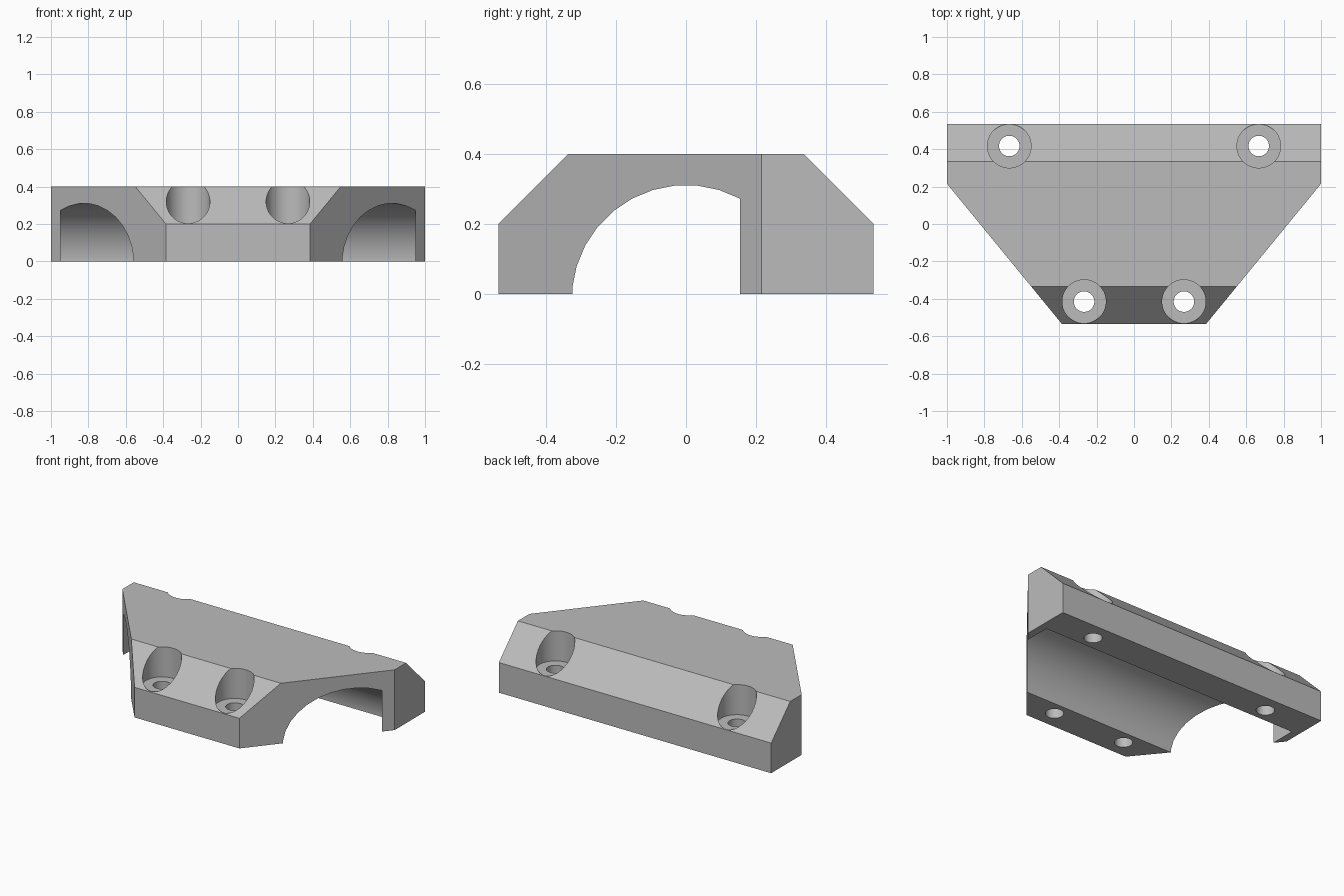
import bpy
import bmesh
import math
from mathutils import Matrix, Vector

cube = bpy.data.objects.get("Cube")
if cube:
    bpy.data.objects.remove(cube, do_unlink=True)

grey = bpy.data.materials.new("plain grey")
grey.use_nodes = True
colour = (0.5, 0.5, 0.5, 1)
grey.diffuse_color = colour
grey.node_tree.nodes["Principled BSDF"].inputs["Base Color"].default_value = colour


def add_object(name, bm):
    bmesh.ops.recalc_face_normals(bm, faces=bm.faces)
    mesh = bpy.data.meshes.new(name)
    bm.to_mesh(mesh)
    bm.free()
    mesh.materials.append(grey)
    obj = bpy.data.objects.new(name, mesh)
    bpy.context.collection.objects.link(obj)
    return obj


def cylinder(name, radius, length, centre, along_x=False):
    bm = bmesh.new()
    sides = 32
    bmesh.ops.create_cone(bm, cap_ends=True, segments=sides, radius1=radius,
                          radius2=radius, depth=length)
    turn = Matrix.Rotation(math.pi / sides, 4, "Z")
    if along_x:
        turn = Matrix.Rotation(math.pi / 2, 4, "Y") @ turn
    bm.transform(Matrix.Translation(centre) @ turn)
    return add_object(name, bm)


# Bevelled bar, extruded across the full width
profile = [(-0.535, 0), (-0.535, 0.2), (-0.335, 0.4),
           (0.335, 0.4), (0.535, 0.2), (0.535, 0)]
bm = bmesh.new()
end = bm.faces.new([bm.verts.new((-1, y, z)) for y, z in profile])
extruded = bmesh.ops.extrude_face_region(bm, geom=[end])["geom"]
bmesh.ops.translate(bm, vec=(2, 0, 0),
                    verts=[v for v in extruded if isinstance(v, bmesh.types.BMVert)])

# Slanted front corners
for side in (-1, 1):
    cut = bmesh.ops.bisect_plane(
        bm, geom=bm.verts[:] + bm.edges[:] + bm.faces[:], clear_outer=True,
        plane_co=(side, 0.215, 0), plane_no=Vector((side * 0.75, -0.615, 0)).normalized())
    rim = [e for e in cut["geom_cut"] if isinstance(e, bmesh.types.BMEdge)]
    bmesh.ops.contextual_create(bm, geom=rim)
clamp = add_object("clamp_body", bm)

# Wide pipe channel with narrower openings at both ends
cutters = [
    cylinder("channel_cutter", 0.326, 1.9, (0, 0, -0.015), True),
    cylinder("end_opening_cutter", 0.2, 2.4, (0, 0, 0), True),
]

# Counterbored screw holes
for x, y in ((0.667, 0.417), (0.267, -0.415)):
    for side in (-1, 1):
        cutters.append(cylinder("counterbore_cutter", 0.117, 0.4, (side * x, y, 0.4)))
        cutters.append(cylinder("screw_hole_cutter", 0.055, 1, (side * x, y, 0.2)))

bpy.context.view_layer.objects.active = clamp
for cutter in cutters:
    cutter.hide_render = True
    mod = clamp.modifiers.new(cutter.name, "BOOLEAN")
    mod.operation = "DIFFERENCE"
    mod.solver = "EXACT"
    mod.object = cutter
    bpy.ops.object.modifier_apply(modifier=mod.name)
for cutter in cutters:
    bpy.data.objects.remove(cutter, do_unlink=True)

bpy.ops.object.select_all(action="DESELECT")
clamp.select_set(True)
bpy.ops.object.shade_smooth_by_angle(angle=math.radians(30))
